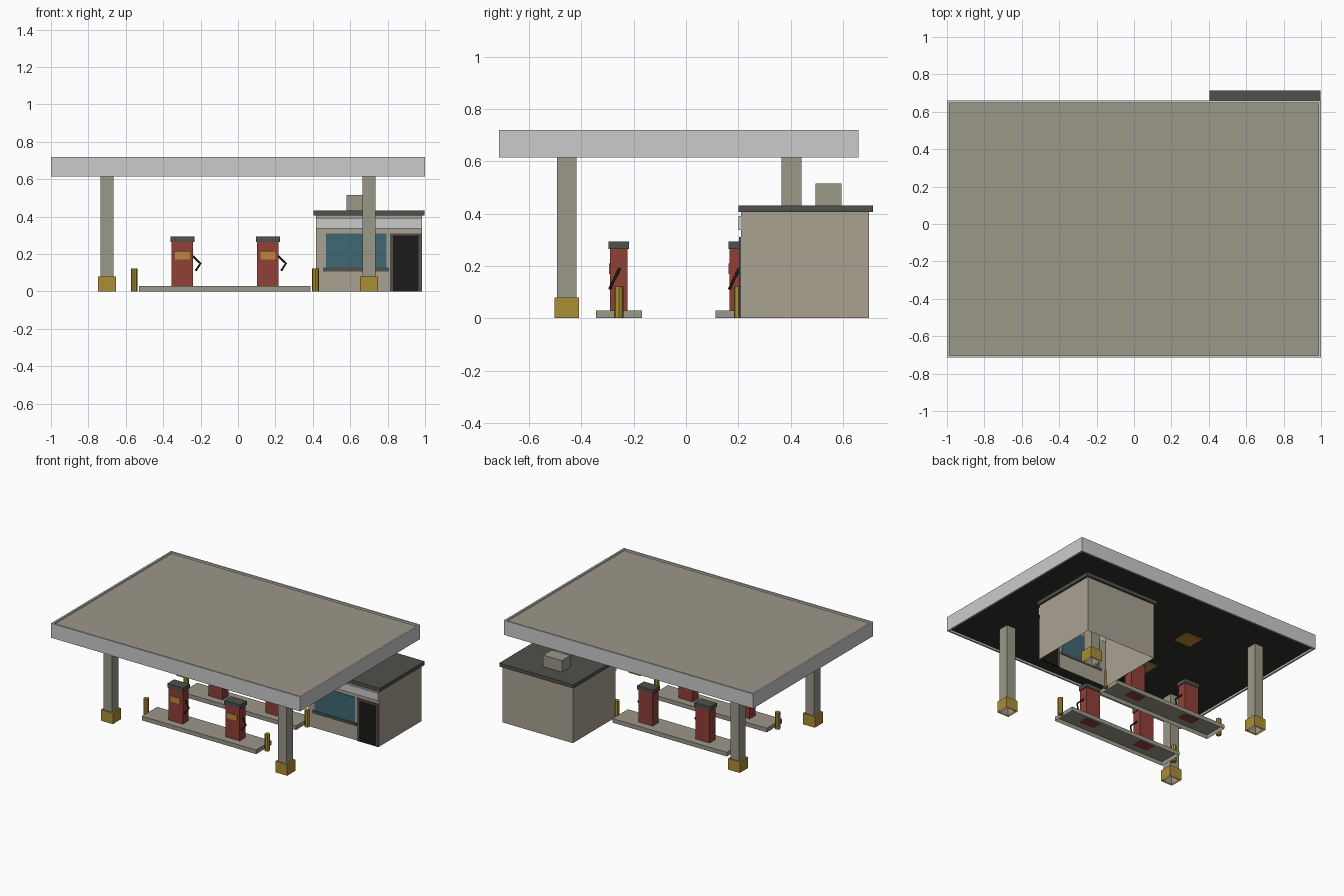
import bpy, bmesh
from mathutils import Matrix

if "Cube" in bpy.data.objects:
    bpy.data.objects.remove(bpy.data.objects["Cube"])


def mat(name, r, g, b):
    m = bpy.data.materials.new(name)
    m.diffuse_color = (r, g, b, 1)
    m.use_nodes = True
    m.node_tree.nodes["Principled BSDF"].inputs["Base Color"].default_value = m.diffuse_color
    return m


CONCRETE = mat("concrete", 0.33, 0.31, 0.25)
WALL = mat("wall", 0.40, 0.36, 0.29)
DARK = mat("dark_trim", 0.08, 0.08, 0.07)
BLACK = mat("black", 0.012, 0.011, 0.010)
RED = mat("pump_red", 0.28, 0.05, 0.037)
YELLOW = mat("safety_yellow", 0.40, 0.27, 0.035)
AMBER = mat("amber", 0.50, 0.25, 0.04)
GLASS = mat("glass", 0.05, 0.14, 0.17)
SOFFIT = mat("soffit", 0.03, 0.03, 0.026)


def finish(name, bm, material):
    me = bpy.data.meshes.new(name)
    bm.to_mesh(me)
    bm.free()
    ob = bpy.data.objects.new(name, me)
    bpy.context.collection.objects.link(ob)
    if material:
        me.materials.append(material)
    return ob


def drop_faces(bm, *signs):
    # remove faces pointing straight down (-1) or up (1)
    bm.normal_update()
    gone = [f for f in bm.faces if round(f.normal.z) in signs]
    bmesh.ops.delete(bm, geom=gone, context='FACES')


def box(name, x, y, z, material=None, open_bottom=False):
    bm = bmesh.new()
    size = Matrix.Diagonal((x[1] - x[0], y[1] - y[0], z[1] - z[0], 1))
    mid = Matrix.Translation((sum(x) / 2, sum(y) / 2, sum(z) / 2))
    bmesh.ops.create_cube(bm, size=1, matrix=mid @ size)
    if open_bottom:
        drop_faces(bm, -1)
    return finish(name, bm, material)


def around(c, w):
    return (c - w / 2, c + w / 2)


# Canopy: hanging fascia ring with recessed deck and soffit
CX, CY, T = (-1, 1), (-0.715, 0.66), 0.013
box("fascia_front", CX, (CY[0], CY[0] + T), (0.615, 0.72))
box("fascia_back", CX, (CY[1] - T, CY[1]), (0.615, 0.72))
for side, x in (("left", (-1, -1 + T)), ("right", (1 - T, 1))):
    box(f"fascia_{side}", x, (CY[0] + T, CY[1] - T), (0.615, 0.72))
inner_x, inner_y = (-1 + T, 1 - T), (CY[0] + T, CY[1] - T)
box("canopy_deck", inner_x, inner_y, (0.66, 0.708), CONCRETE)
box("canopy_soffit", inner_x, inner_y, (0.628, 0.66), SOFFIT)

# Columns with yellow guards
for x in (-0.7, 0.7):
    for y in (-0.456, 0.403):
        box("canopy_column", around(x, 0.07), around(y, 0.076), (0, 0.63), CONCRETE, True)
        box("column_guard", around(x, 0.095), around(y, 0.095), (0, 0.08), YELLOW, True)


def hose(name, pts):
    cu = bpy.data.curves.new(name, 'CURVE')
    cu.dimensions = '3D'
    cu.bevel_depth = 0.006
    cu.bevel_resolution = 1
    cu.use_fill_caps = True
    sp = cu.splines.new('POLY')
    sp.points.add(len(pts) - 1)
    for p, co in zip(sp.points, pts):
        p.co = (*co, 1)
    ob = bpy.data.objects.new(name, cu)
    bpy.context.collection.objects.link(ob)
    cu.materials.append(BLACK)


def bollard(x, y):
    bm = bmesh.new()
    bmesh.ops.create_cone(bm, cap_ends=True, segments=8, radius1=0.018, radius2=0.018,
                          depth=0.122, matrix=Matrix.Translation((x, y, 0.061)))
    finish("bollard", bm, YELLOW)


# Pump islands
for y in (-0.257, 0.201):
    box("pump_island", (-0.53, 0.387), around(y, 0.176), (0, 0.03), CONCRETE, True)
    for x in (-0.555, 0.414):
        bollard(x, y)
    for x in (-0.297, 0.16):
        box("pump_body", around(x, 0.115), around(y, 0.068), (0.026, 0.267), RED)
        box("pump_cap", around(x, 0.127), around(y, 0.078), (0.265, 0.294), DARK)
        box("pump_display", around(x, 0.08), (y - 0.038, y - 0.03), (0.17, 0.21), AMBER)
        hose("pump_hose", [(x + 0.055, y + 0.002, 0.188), (x + 0.096, y - 0.018, 0.149),
                           (x + 0.072, y - 0.035, 0.112)])
        # Light panel in the soffit above each pump
        box("canopy_light", around(x, 0.13), around(y, 0.13), (0.622, 0.632), AMBER)

# Shop
box("shop_walls", (0.418, 0.983), (0.21, 0.70), (0, 0.41), WALL, True)
box("shop_roof", (0.403, 0.998), (0.20, 0.715), (0.406, 0.432), DARK)
box("roof_unit", (0.58, 0.73), (0.495, 0.595), (0.43, 0.515), CONCRETE)
box("fascia_board", (0.418, 0.983), (0.20, 0.212), (0.337, 0.392))
box("shop_window", (0.47, 0.793), (0.206, 0.214), (0.125, 0.31), GLASS)
box("window_sill", (0.455, 0.807), (0.202, 0.214), (0.107, 0.127), DARK)

# Door with frame
box("door_panel", (0.828, 0.966), (0.205, 0.214), (0, 0.298), BLACK)
box("door_frame_left", (0.812, 0.828), (0.203, 0.214), (0, 0.31), DARK)
box("door_frame_right", (0.966, 0.982), (0.203, 0.214), (0, 0.31), DARK)
box("door_frame_top", (0.828, 0.966), (0.203, 0.214), (0.298, 0.31), DARK)
